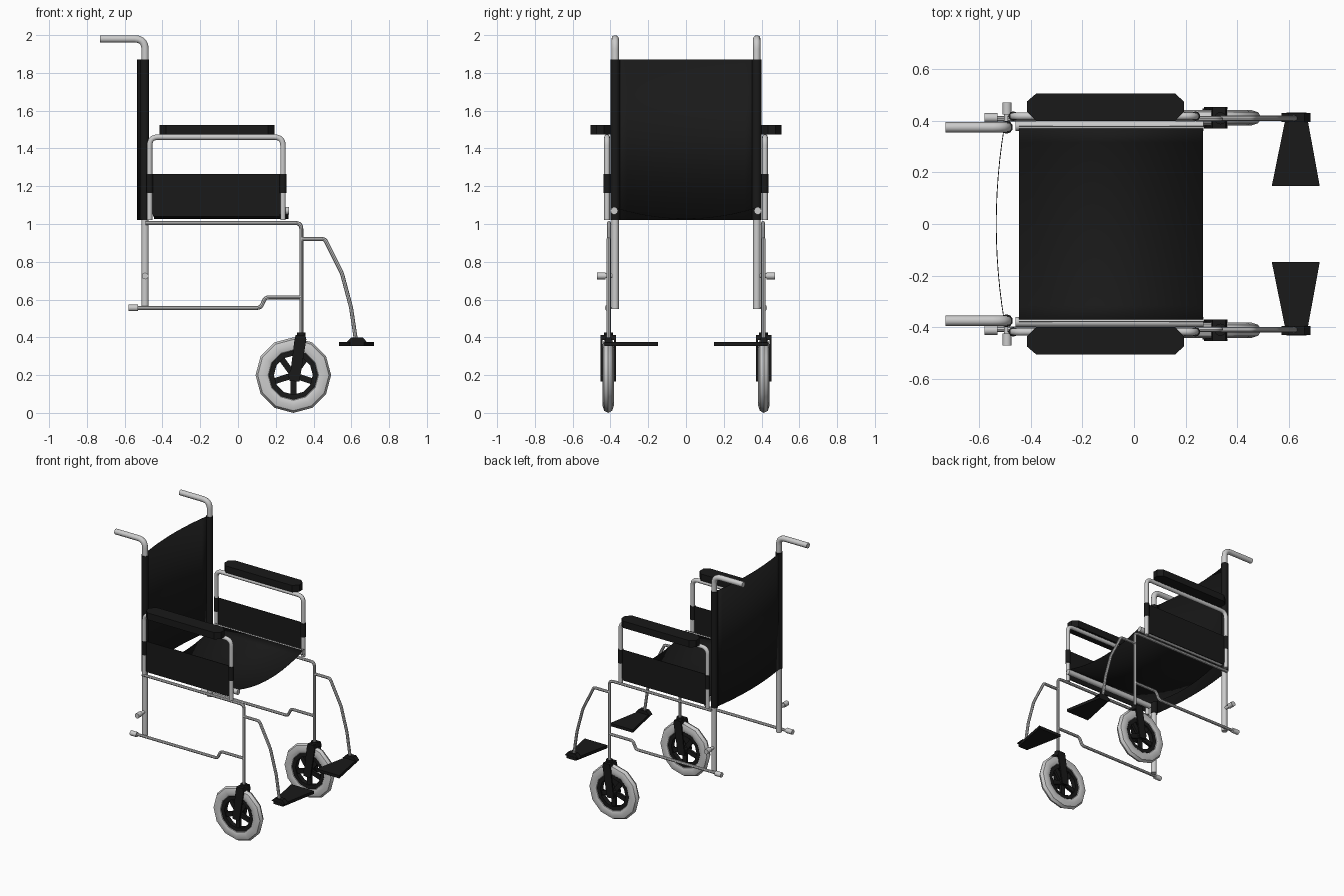
import bpy, bmesh
from math import sin, cos, pi, radians
from mathutils import Vector, Matrix

if "Cube" in bpy.data.objects:
    bpy.data.objects.remove(bpy.data.objects["Cube"])

black = bpy.data.materials.new("black")
black.diffuse_color = (0.01, 0.01, 0.01, 1)
black.use_nodes = True
black.node_tree.nodes["Principled BSDF"].inputs["Base Color"].default_value = black.diffuse_color


def finish(name, bm, mat=None, mirror=True, smooth=True, thick=0):
    """Turn a bmesh in world space into an object, mirrored across y = 0."""
    bmesh.ops.recalc_face_normals(bm, faces=bm.faces)
    me = bpy.data.meshes.new(name)
    bm.to_mesh(me)
    bm.free()
    ob = bpy.data.objects.new(name, me)
    bpy.context.collection.objects.link(ob)
    if mat:
        me.materials.append(mat)
    if thick:
        m = ob.modifiers.new("thickness", 'SOLIDIFY')
        m.thickness, m.offset = thick, 0
    if mirror:
        m = ob.modifiers.new("mirror", 'MIRROR')
        m.use_axis = (False, True, False)
        m.use_mirror_merge = False
    if smooth:
        bpy.context.view_layer.objects.active = ob
        ob.select_set(True)
        bpy.ops.object.shade_smooth_by_angle(angle=radians(40))
        ob.select_set(False)
    return ob


def fillet(pts, r, n=5):
    """Round the inner corners of a path."""
    out = [pts[0]]
    for a, b, c in zip(pts, pts[1:], pts[2:]):
        u, v = (a - b).normalized(), (c - b).normalized()
        p, q = b + u * r, b + v * r
        for i in range(n + 1):
            t = i / n
            out.append(p * (1 - t) ** 2 + b * 2 * t * (1 - t) + q * t * t)
    return out + [pts[-1]]


def tube(name, xz, y, rad, bend=0, sides=10, mat=None):
    """Round tube following an x-z path in the plane at y."""
    pts = [Vector((x, y, z)) for x, z in xz]
    if bend:
        pts = fillet(pts, bend)
    bm = bmesh.new()
    rings = []
    for i, p in enumerate(pts):
        d1 = (p - pts[i - 1]).normalized() if i else (pts[1] - p).normalized()
        d2 = (pts[i + 1] - p).normalized() if i < len(pts) - 1 else d1
        t = (d1 + d2).normalized()
        side = Vector((0, 1, 0))
        up = t.cross(side) / max(t.dot(d1), 0.5)
        rings.append([bm.verts.new(p + rad * (side * cos(2 * pi * k / sides) + up * sin(2 * pi * k / sides)))
                      for k in range(sides)])
    for a, b in zip(rings, rings[1:]):
        for k in range(sides):
            bm.faces.new((a[k], a[k - 1], b[k - 1], b[k]))
    bm.faces.new(rings[0])
    bm.faces.new(rings[-1])
    return finish(name, bm, mat)


def rod_y(bm, x, z, y0, y1, rad, sides=10):
    """Cylinder along y."""
    m = Matrix.Translation((x, (y0 + y1) / 2, z)) @ Matrix.Rotation(pi / 2, 4, 'X')
    bmesh.ops.create_cone(bm, cap_ends=True, segments=sides, radius1=rad, radius2=rad, depth=y1 - y0, matrix=m)


def prism(bm, pts, offset):
    """Extrude a closed outline of 3D points by an offset."""
    a = [bm.verts.new(p) for p in pts]
    b = [bm.verts.new(Vector(p) + Vector(offset)) for p in pts]
    bm.faces.new(a)
    bm.faces.new(b)
    for k in range(len(a)):
        bm.faces.new((a[k - 1], a[k], b[k], b[k - 1]))


def sheet(name, line, offset):
    """Cloth strip: a polyline extruded along an offset."""
    bm = bmesh.new()
    a = [bm.verts.new(p) for p in line]
    b = [bm.verts.new(Vector(p) + Vector(offset)) for p in line]
    for k in range(len(a) - 1):
        bm.faces.new((a[k], a[k + 1], b[k + 1], b[k]))
    return finish(name, bm, black, mirror=False, thick=0.003)


# Back posts with push handles
tube("back_post", [(-0.492, 0.55), (-0.492, 1.98), (-0.73, 1.98)], 0.375, 0.02, 0.055)
# Backrest cloth and the sleeves that hold it
N = 12
arc = [2 * i / N - 1 for i in range(N + 1)]
sheet("backrest", [(-0.503 - 0.031 * (1 - t * t), 0.375 * t, 1.02) for t in arc], (0, 0, 0.85))
tube("backrest_sleeve", [(-0.494, 1.02), (-0.494, 1.87)], 0.375, 0.025, mat=black)
# Seat rails and sagging seat cloth
tube("seat_rail", [(-0.46, 1.07), (0.27, 1.07)], 0.38, 0.02)
sheet("seat", [(-0.445, 0.38 * t, 1.088 - 0.06 * (1 - t * t)) for t in arc], (0.712, 0, 0))

# Armrest frame
tube("armrest_frame", [(-0.468, 1.02), (-0.468, 1.46), (0.238, 1.46), (0.238, 1.02)], 0.418, 0.015, 0.045)
# Arm pad with cut corners
bm = bmesh.new()
prism(bm, [(-0.415, 0.435, 1.475), (-0.38, 0.4, 1.475), (0.16, 0.4, 1.475), (0.193, 0.435, 1.475),
           (0.193, 0.475, 1.475), (0.16, 0.505, 1.475), (-0.38, 0.505, 1.475), (-0.415, 0.475, 1.475)], (0, 0, 0.05))
finish("arm_pad", bm, black, smooth=False)
# Side panel and its sleeves
bm = bmesh.new()
prism(bm, [(-0.468, 0.416, 1.17), (-0.45, 0.416, 1.04), (0.222, 0.416, 1.04), (0.238, 0.416, 1.17),
           (0.238, 0.416, 1.265), (-0.468, 0.416, 1.265)], (0, 0.004, 0))
finish("side_panel", bm, black, smooth=False)
for x, n in ((-0.468, "rear"), (0.238, "front")):
    tube(n + "_panel_sleeve", [(x, 1.165), (x, 1.265)], 0.418, 0.0185, mat=black)

# Side frame: upper tube turning down to the caster, and the stepped lower tube
tube("side_frame", [(-0.49, 1.005), (0.335, 1.005), (0.335, 0.4)], 0.408, 0.0105, 0.03, 8)
tube("lower_frame", [(-0.55, 0.556), (0.12, 0.556), (0.145, 0.612), (0.335, 0.612)], 0.408, 0.0105, 0.02, 8)
tube("frame_end_cap", [(-0.58, 0.556), (-0.53, 0.556)], 0.412, 0.018)
# Axle stubs on the back posts
bm = bmesh.new()
rod_y(bm, -0.492, 0.725, 0.375, 0.425, 0.012)
rod_y(bm, -0.492, 0.725, 0.425, 0.47, 0.018)
finish("axle_stub", bm)

# Footrest hanger, hinge and plate
tube("footrest_hanger", [(0.335, 0.92), (0.46, 0.92), (0.55, 0.74), (0.598, 0.56), (0.628, 0.36)],
     0.41, 0.0105, 0.015, 8)
bm = bmesh.new()
prism(bm, [(0.572, 0.395, 0.372), (0.685, 0.395, 0.372), (0.66, 0.395, 0.4), (0.6, 0.395, 0.4)], (0, 0.035, 0))
finish("footplate_hinge", bm, black, smooth=False)
bm = bmesh.new()
prism(bm, [(0.534, 0.147, 0.355), (0.72, 0.147, 0.355), (0.668, 0.432, 0.355), (0.592, 0.432, 0.355)], (0, 0, 0.021))
finish("footplate", bm, black, smooth=False)

# Caster tyre: oval section swept round twelve sides
CX, CY, CZ = 0.293, 0.412, 0.2
bm = bmesh.new()
S, M = 12, 8
ring = []
for i in range(S):
    a = 2 * pi * i / S
    ring.append([bm.verts.new((CX + (0.161 + 0.039 * cos(2 * pi * k / M)) * cos(a), CY + 0.03 * sin(2 * pi * k / M),
                               CZ + (0.161 + 0.039 * cos(2 * pi * k / M)) * sin(a))) for k in range(M)])
for i in range(S):
    for k in range(M):
        bm.faces.new((ring[i - 1][k - 1], ring[i][k - 1], ring[i][k], ring[i - 1][k]))
finish("caster_tyre", bm)
# Caster rim, hub and five spokes
bm = bmesh.new()
ring = []
for i in range(S):
    a = 2 * pi * i / S
    ring.append([bm.verts.new((CX + r * cos(a), CY + y, CZ + r * sin(a)))
                 for r, y in ((0.13, -0.018), (0.103, -0.018), (0.103, 0.018), (0.13, 0.018))])
for i in range(S):
    for k in range(4):
        bm.faces.new((ring[i - 1][k - 1], ring[i][k - 1], ring[i][k], ring[i - 1][k]))
rod_y(bm, CX, CZ, CY - 0.036, CY + 0.036, 0.028)
for k in range(5):
    a = radians(270 + 72 * k)
    d, n = Vector((cos(a), 0, sin(a))), Vector((-sin(a), 0, cos(a))) * 0.016
    c = Vector((CX, CY - 0.009, CZ))
    prism(bm, [c + d * 0.02 - n, c + d * 0.108 - n, c + d * 0.108 + n, c + d * 0.02 + n], (0, 0.018, 0))
finish("caster_rim", bm, black, smooth=False)
# Caster fork: two blades, bridge and stem collar
bm = bmesh.new()
for y in (0.371, 0.443):
    prism(bm, [(0.272, y, 0.17), (0.325, y, 0.165), (0.362, y, 0.39), (0.355, y, 0.412), (0.305, y, 0.412),
               (0.298, y, 0.38)], (0, 0.01, 0))
prism(bm, [(0.3, 0.375, 0.39), (0.36, 0.375, 0.385), (0.355, 0.375, 0.412), (0.305, 0.375, 0.412)], (0, 0.075, 0))
finish("caster_fork", bm, black, smooth=False)
tube("fork_collar", [(0.335, 0.4), (0.335, 0.425)], 0.41, 0.024, mat=black)
